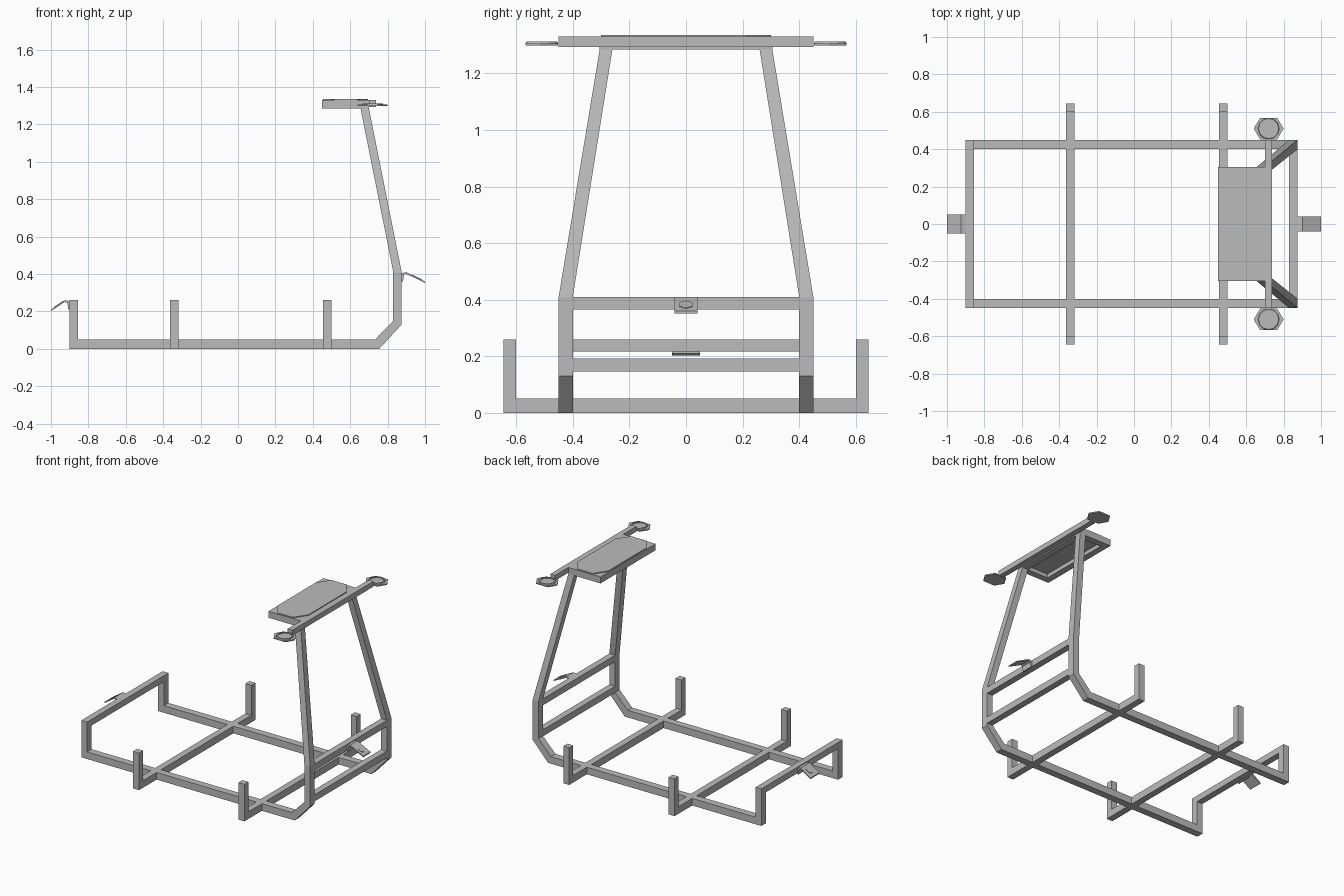
import bpy, bmesh, math
from mathutils import Matrix

cube = bpy.data.objects.get("Cube")
if cube:
    bpy.data.objects.remove(cube, do_unlink=True)

grey = bpy.data.materials.new("plain grey")
grey.use_nodes = True
tone = (0.5, 0.5, 0.5, 1)
grey.diffuse_color = tone
grey.node_tree.nodes["Principled BSDF"].inputs["Base Color"].default_value = tone


def finish(name, bm):
    bmesh.ops.recalc_face_normals(bm, faces=bm.faces)
    mesh = bpy.data.meshes.new(name)
    bm.to_mesh(mesh)
    bm.free()
    mesh.materials.append(grey)
    ob = bpy.data.objects.new(name, mesh)
    bpy.context.collection.objects.link(ob)
    return ob


def loft(name, rings):
    """Closed solid through rings that have equal point counts."""
    bm = bmesh.new()
    loops = [[bm.verts.new(p) for p in ring] for ring in rings]
    for a, b in zip(loops, loops[1:]):
        for i in range(len(a)):
            j = (i + 1) % len(a)
            bm.faces.new((a[i], a[j], b[j], b[i]))
    bm.faces.new(loops[0])
    bm.faces.new(loops[-1])
    return finish(name, bm)


def rect(x0, x1, y0, y1, z):
    return [(x0, y0, z), (x1, y0, z), (x1, y1, z), (x0, y1, z)]


def box(name, x0, x1, y0, y1, z0, z1):
    return loft(name, [rect(x0, x1, y0, y1, z0), rect(x0, x1, y0, y1, z1)])


def side_profile(name, pts, y0, y1):
    return loft(name, [[(x, y, z) for x, z in pts] for y in (y0, y1)])


def flat_plate(name, pts, z0, z1):
    return loft(name, [[(x, y, z) for x, y in pts] for z in (z0, z1)])


def circle(cx, cy, r, n):
    return [(cx + r * math.cos(math.tau * i / n), cy + r * math.sin(math.tau * i / n)) for i in range(n)]


# Side rails with end post and chamfered rise, and the leaning uprights
rail = [(-.9, 0), (.755, 0), (.875, .13), (.875, .41), (.83, .41), (.83, .15),
        (.733, .05), (-.855, .05), (-.855, .26), (-.9, .26)]
for side, s in (("left", 1), ("right", -1)):
    side_profile(side + "_side_rail", rail, s * .4, s * .45)
    loft(side + "_upright", [rect(.83, .875, s * .4, s * .45, .41),
                             rect(.655, .70, s * .26, s * .305, 1.285)])

# Bars across the ends
box("low_end_bar", -.9, -.855, -.4, .4, .217, .26)
box("upper_tower_bar", .83, .875, -.4, .4, .365, .41)
box("lower_tower_bar", .83, .875, -.4, .4, .147, .193)

# Outrigger bars with upturned ends
for label, x in (("rear", -.34), ("tower", .478)):
    pts = [(-.645, 0), (.645, 0), (.645, .26), (.6, .26), (.6, .05), (-.6, .05), (-.6, .26), (-.645, .26)]
    loft(label + "_outrigger", [[(x + d, y, z) for y, z in pts] for d in (-.023, .023)])

# Tray: rim, recessed panel and raised clipped-corner lid
box("tray_panel", .455, .735, -.295, .295, 1.312, 1.33)
for s in (1, -1):
    box("tray_side_rim", .45, .70, s * .26, s * .305, 1.285, 1.33)
box("tray_front_rim", .45, .495, -.26, .26, 1.285, 1.33)
box("tray_inner_rim", .655, .70, -.26, .26, 1.285, 1.33)
lid = [(a * s, b * t) for s, t, flip in ((1, 1, 0), (-1, 1, 1), (-1, -1, 0), (1, -1, 1))
       for a, b in (((.12, .21), (.06, .3)) if not flip else ((.06, .3), (.12, .21)))]
flat_plate("tray_lid", [(x + .575, y) for x, y in lid], 1.33, 1.336)

# Cross handle with hexagonal cups at both ends
box("cross_handle", .70, .738, -.45, .45, 1.293, 1.33)
for s in (1, -1):
    cy = s * .51
    hexagon = [(.72 + x, cy + y) for x, y in
               ((.08, 0), (.045, .058), (-.045, .058), (-.08, 0), (-.045, -.058), (.045, -.058))]
    flat_plate("hexagon_cup", hexagon, 1.298, 1.306)
    bm = bmesh.new()
    loops = [[bm.verts.new((x, y, z)) for x, y in ring] for ring, z in
             ((circle(.72, cy, .058, 12), 1.304), (circle(.72, cy, .054, 12), 1.312),
              (circle(.72, cy, .046, 12), 1.312), (circle(.72, cy, .046, 12), 1.304))]
    for a, b in zip(loops, loops[1:] + loops[:1]):
        for i in range(12):
            bm.faces.new((a[i], a[i - 1], b[i - 1], b[i]))
    finish("cup_rim", bm)

# Bent hitch plates with a hexagonal stud
for label, s, edge, tip, top, half in (("tower", 1, .875, 1, .41, .04), ("low_end", -1, .9, 1, .26, .05)):
    outline = [(edge, top - .05), (edge, top - .005), (edge + .025, top), (tip, top - .05),
               (tip, top - .058), (edge + .025, top - .009), (edge + .012, top - .016), (edge + .007, top - .05)]
    side_profile(label + "_hitch", [(s * x, z) for x, z in outline], -half, half)
    cx = tip - .042
    slope = -.05 / (tip - edge - .025)
    stud = [[(s * x, y, top + slope * (x - edge - .025) + lift) for x, y in circle(cx, 0, .026, 6)]
            for lift in (-.002, .003)]
    loft(label + "_hitch_stud", stud)
